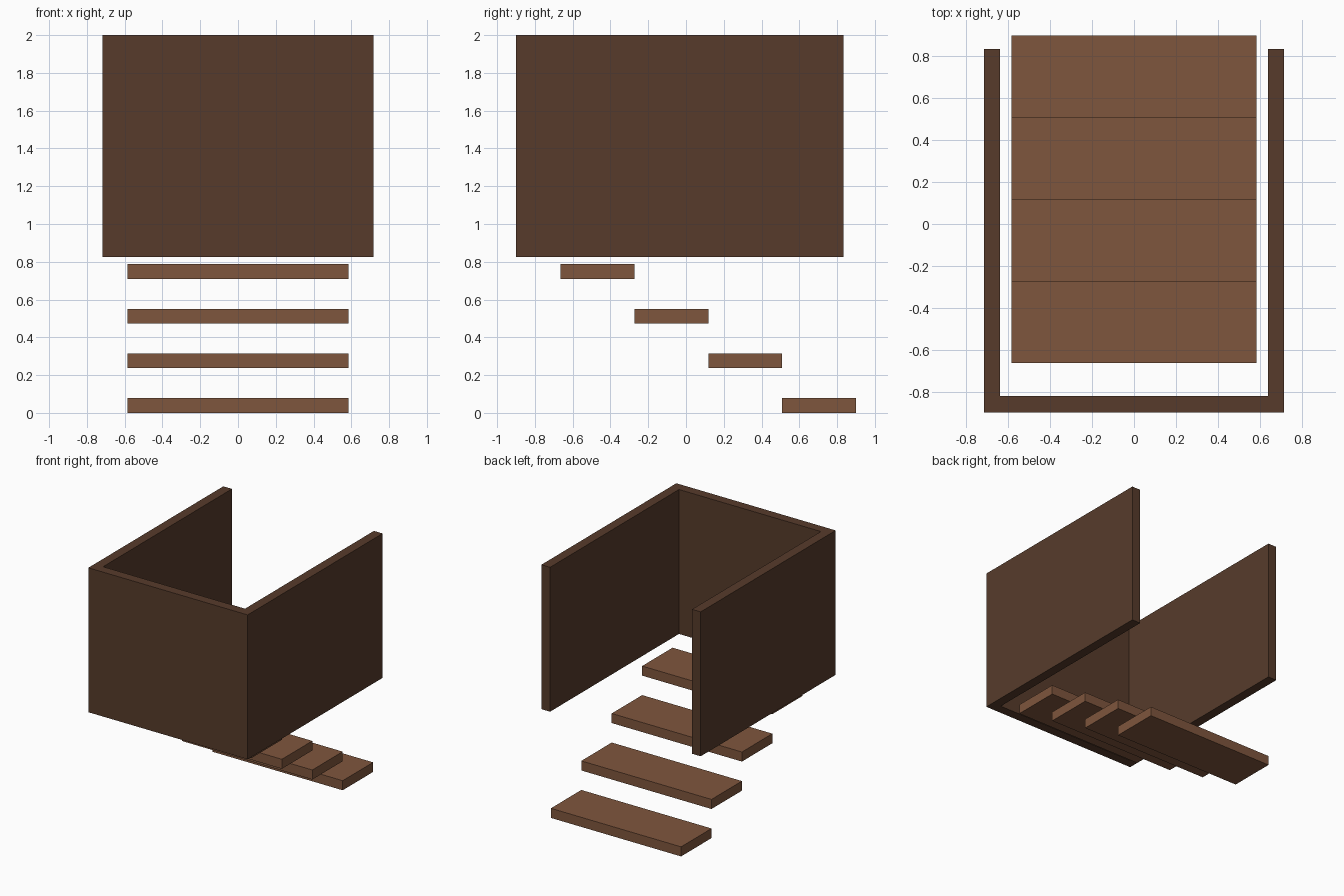
import bpy
import bmesh

if "Cube" in bpy.data.objects:
    bpy.data.objects.remove(bpy.data.objects["Cube"])


def material(name, color):
    m = bpy.data.materials.new(name)
    m.diffuse_color = (*color, 1)
    m.use_nodes = True
    m.node_tree.nodes["Principled BSDF"].inputs["Base Color"].default_value = m.diffuse_color
    return m


def extrude_profile(name, points, z0, z1, mat):
    """Extrude a flat outline in plan from z0 up to z1."""
    bm = bmesh.new()
    face = bm.faces.new([bm.verts.new((x, y, z0)) for x, y in points])
    ext = bmesh.ops.extrude_face_region(bm, geom=[face], use_keep_orig=True)
    top = [v for v in ext["geom"] if isinstance(v, bmesh.types.BMVert)]
    bmesh.ops.translate(bm, verts=top, vec=(0, 0, z1 - z0))
    bmesh.ops.recalc_face_normals(bm, faces=bm.faces)
    mesh = bpy.data.meshes.new(name)
    bm.to_mesh(mesh)
    bm.free()
    mesh.materials.append(mat)
    obj = bpy.data.objects.new(name, mesh)
    bpy.context.collection.objects.link(obj)
    return obj


dark_wood = material("dark_wood", (0.095, 0.044, 0.024))
wood = material("wood", (0.212, 0.093, 0.047))

T = 0.078  # board thickness

# U-shaped railing wall, open at the back
X, Y0, Y1 = 0.717, -0.9, 0.835
extrude_profile("railing_wall", [
    (-X, Y0), (X, Y0), (X, Y1), (X - T, Y1),
    (X - T, Y0 + T), (-X + T, Y0 + T), (-X + T, Y1), (-X, Y1),
], 0.825, 2.0, dark_wood)

# Four floating treads climbing towards the front
W, DEPTH, RISE = 0.586, 0.391, 0.2365
for i in range(4):
    back = 0.9 - i * DEPTH
    front = back - DEPTH
    z = i * RISE
    extrude_profile(f"stair_tread_{i + 1}",
                    [(-W, front), (W, front), (W, back), (-W, back)],
                    z, z + T, wood)
